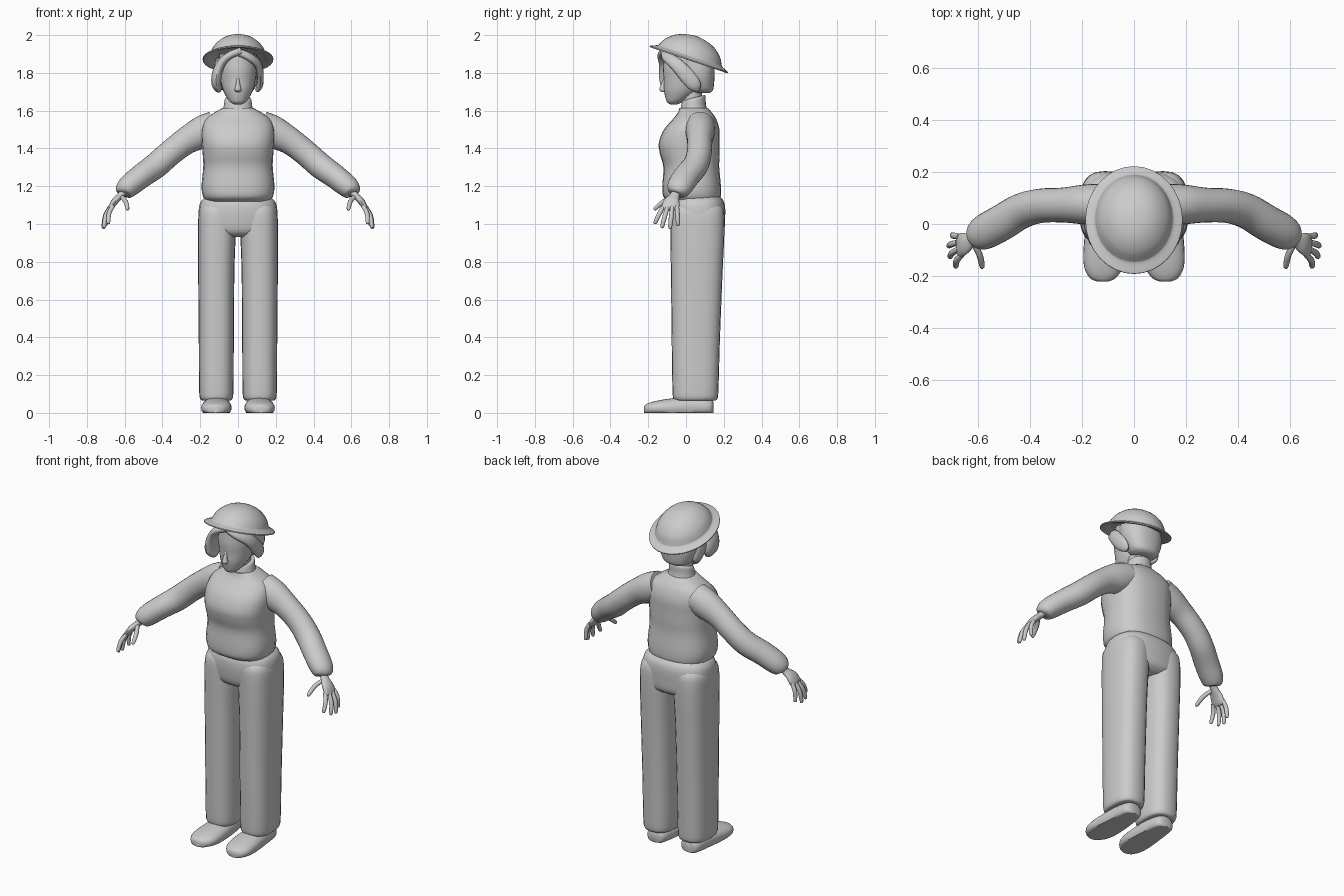
import bpy, bmesh, math
from mathutils import Vector

SEG = 24


def spline(keys, steps):
    """Catmull-Rom through tuples of (x, y, z, a, b)."""
    out = []
    for i in range(len(keys) - 1):
        p0, p1 = keys[max(i - 1, 0)], keys[i]
        p2, p3 = keys[i + 1], keys[min(i + 2, len(keys) - 1)]
        for s in range(steps):
            t = s / steps
            out.append([0.5 * (2 * q1 + (q2 - q0) * t + (2 * q0 - 5 * q1 + 4 * q2 - q3) * t * t
                               + (3 * q1 - q0 - 3 * q2 + q3) * t ** 3)
                        for q0, q1, q2, q3 in zip(p0, p1, p2, p3)])
    out.append(list(keys[-1]))
    return out


def loft(name, keys, axis=None, ref=(1, 0, 0), power=2.0, steps=4, mirror=False, seg=SEG):
    """Skin oval rings along a path; a = radius along ref, b = radius across it."""
    rows = spline(keys, steps)
    bm = bmesh.new()
    rings = []
    for i, r in enumerate(rows):
        if axis:
            t = Vector(axis).normalized()
        else:
            t = (Vector(rows[min(i + 1, len(rows) - 1)][:3]) - Vector(rows[max(i - 1, 0)][:3])).normalized()
        u = Vector(ref)
        u = (u - t * u.dot(t)).normalized()
        v = t.cross(u)
        a, b = max(r[3], 0.002), max(r[4], 0.002)
        ring = []
        for k in range(seg):
            c, s = math.cos(2 * math.pi * k / seg), math.sin(2 * math.pi * k / seg)
            c = math.copysign(abs(c) ** (2 / power), c)
            s = math.copysign(abs(s) ** (2 / power), s)
            p = Vector(r[:3]) + u * a * c + v * b * s
            p.z = max(p.z, 0)
            ring.append(bm.verts.new(p))
        rings.append(ring)
    for r0, r1 in zip(rings, rings[1:]):
        for k in range(seg):
            n = (k + 1) % seg
            bm.faces.new((r0[k], r0[n], r1[n], r1[k]))
    bm.faces.new(rings[0][::-1])
    bm.faces.new(rings[-1])
    bmesh.ops.recalc_face_normals(bm, faces=bm.faces)
    me = bpy.data.meshes.new(name)
    bm.to_mesh(me)
    bm.free()
    ob = bpy.data.objects.new(name, me)
    bpy.context.collection.objects.link(ob)
    if mirror:
        ob.modifiers.new("Mirror", 'MIRROR').use_mirror_merge = False
    bpy.ops.object.select_all(action='DESELECT')
    ob.select_set(True)
    bpy.context.view_layer.objects.active = ob
    bpy.ops.object.shade_smooth_by_angle(angle=math.radians(50))
    return ob


UP = (0, 0, 1)

# Shirt body, with a rolled hem and sloping shoulders
loft("shirt", [(0, .04, 1.12, .165, .13), (0, .032, 1.145, .185, .152), (0, .03, 1.2, .193, .155),
               (0, .028, 1.3, .184, .148), (0, .02, 1.37, .187, .158), (0, .017, 1.43, .192, .161),
               (0, .03, 1.5, .193, .147), (0, .045, 1.555, .172, .115), (0, .047, 1.59, .125, .09),
               (0, .04, 1.615, .08, .075)], UP, power=2.5)
loft("collar", [(0, .035, 1.59, .085, .078), (0, .037, 1.62, .076, .07),
                (0, .042, 1.66, .07, .064), (0, .045, 1.67, .06, .055)], (0, -.25, 1))
loft("neck", [(0, .035, 1.6, .055, .055), (0, .025, 1.74, .055, .055)], UP)

# Sleeves, full at the gathered cuff
loft("sleeve", [(.12, .075, 1.515, .08, .085), (.19, .075, 1.485, .077, .086), (.275, .073, 1.44, .067, .072),
                (.36, .07, 1.375, .066, .068), (.434, .05, 1.31, .068, .068), (.51, .005, 1.255, .07, .064),
                (.575, -.03, 1.203, .068, .06), (.605, -.045, 1.172, .055, .049),
                (.612, -.05, 1.16, .03, .028)], ref=(0, 1, 0), mirror=True)

# Hands
loft("palm", [(.59, -.045, 1.185, .025, .02), (.622, -.06, 1.15, .026, .018), (.652, -.075, 1.12, .042, .018),
              (.672, -.083, 1.088, .046, .014), (.678, -.085, 1.075, .035, .008)],
     ref=(0, 1, 0), mirror=True, seg=16)
fingers = [((.673, -.048, 1.095), (.698, -.042, .99)), ((.678, -.072, 1.09), (.712, -.085, .973)),
           ((.675, -.097, 1.09), (.708, -.128, .978)), ((.662, -.117, 1.095), (.685, -.166, 1.0)),
           ((.618, -.075, 1.145), (.585, -.17, 1.075))]
for i, (p, q) in enumerate(fingers):
    p, q = Vector(p), Vector(q)
    bow = Vector((.01 if i < 4 else -.008, 0, .006))
    pts = [(0, .011), (.45, .0125), (.85, .011), (.97, .008), (1, .003)]
    loft("thumb" if i == 4 else f"finger_{i + 1}",
         [(*(p.lerp(q, t) + bow * math.sin(math.pi * t)), r, r) for t, r in pts],
         ref=(0, 1, 0), mirror=True, seg=10, steps=3)

# Trousers: hips plus two wide straight legs
loft("trouser_hips", [(0, .065, .93, .12, .1), (0, .063, .96, .19, .137), (0, .06, 1.03, .208, .147),
                      (0, .06, 1.09, .206, .147), (0, .06, 1.125, .192, .137), (0, .055, 1.15, .16, .12)],
     UP, power=2.6)
loft("trouser_leg", [(.115, .05, .065, .07, .1), (.115, .05, .075, .085, .116), (.115, .05, .13, .091, .122),
                     (.115, .052, .4, .093, .128), (.115, .057, .75, .096, .137), (.112, .06, .95, .1, .143),
                     (.108, .06, 1.07, .098, .14), (.105, .06, 1.11, .07, .11)], UP, power=2.6, mirror=True)

# Shoes, flattened onto the ground
loft("shoe", [(.113, .145, .03, .025, .03), (.113, .125, .03, .056, .043), (.112, .03, .032, .07, .055),
              (.114, -.09, .027, .08, .048), (.117, -.165, .024, .075, .038), (.12, -.208, .02, .05, .028),
              (.12, -.222, .018, .02, .018)], (0, -1, 0), power=2.3, mirror=True)

# Head and nose
loft("head", [(0, -.065, 1.633, .02, .018), (0, -.06, 1.645, .04, .04), (0, -.042, 1.67, .06, .067),
              (0, -.022, 1.71, .08, .095), (0, -.012, 1.76, .092, .106), (0, -.005, 1.82, .1, .117),
              (0, 0, 1.9, .1, .115)], UP)
loft("nose", [(0, -.113, 1.775, .006, .006), (0, -.122, 1.735, .012, .012), (0, -.124, 1.71, .018, .017),
              (0, -.115, 1.698, .01, .01)], UP, seg=12)

# Hair: bob at the back and two parted locks
loft("hair_back", [(0, .085, 1.693, .05, .04), (0, .078, 1.71, .083, .065), (0, .068, 1.76, .108, .082),
                   (0, .06, 1.81, .118, .092), (0, .05, 1.88, .115, .1)], UP, power=2.3)
loft("hair_left_lock", [(.0, -.112, 1.91, .02, .02), (.06, -.098, 1.885, .03, .02), (.105, -.05, 1.845, .035, .02),
                        (.118, .0, 1.79, .04, .018), (.115, .045, 1.735, .036, .017),
                        (.1, .06, 1.705, .015, .01)], ref=(0, 1, .5), seg=14)
loft("hair_right_lock", [(.015, -.115, 1.915, .02, .02), (-.04, -.122, 1.895, .03, .02),
                         (-.085, -.105, 1.855, .04, .023), (-.11, -.085, 1.8, .06, .027),
                         (-.115, -.075, 1.745, .06, .026), (-.102, -.07, 1.71, .035, .018),
                         (-.095, -.068, 1.7, .01, .006)], ref=(0, 1, 0), seg=14)
loft("hair_side_right", [(-.09, .02, 1.86, .05, .03), (-.108, .02, 1.79, .05, .025),
                         (-.1, .04, 1.725, .04, .02), (-.09, .045, 1.71, .015, .01)], ref=(0, 1, 0), seg=14)

# Tilted round hat: brim underside, brim edge, domed crown
tilt = Vector((0, .32, .947))
centre = Vector((0, .015, 1.872))
profile = [(.012, .13, .15), (-.001, .16, .19), (-.005, .184, .215), (0, .187, .218), (.004, .184, .215),
           (.018, .153, .182), (.03, .147, .173), (.065, .13, .152), (.1, .095, .11), (.12, .055, .06),
           (.13, .004, .004)]
loft("hat", [(*(centre + tilt * h), a, b) for h, a, b in profile], tilt, steps=3, seg=32)
